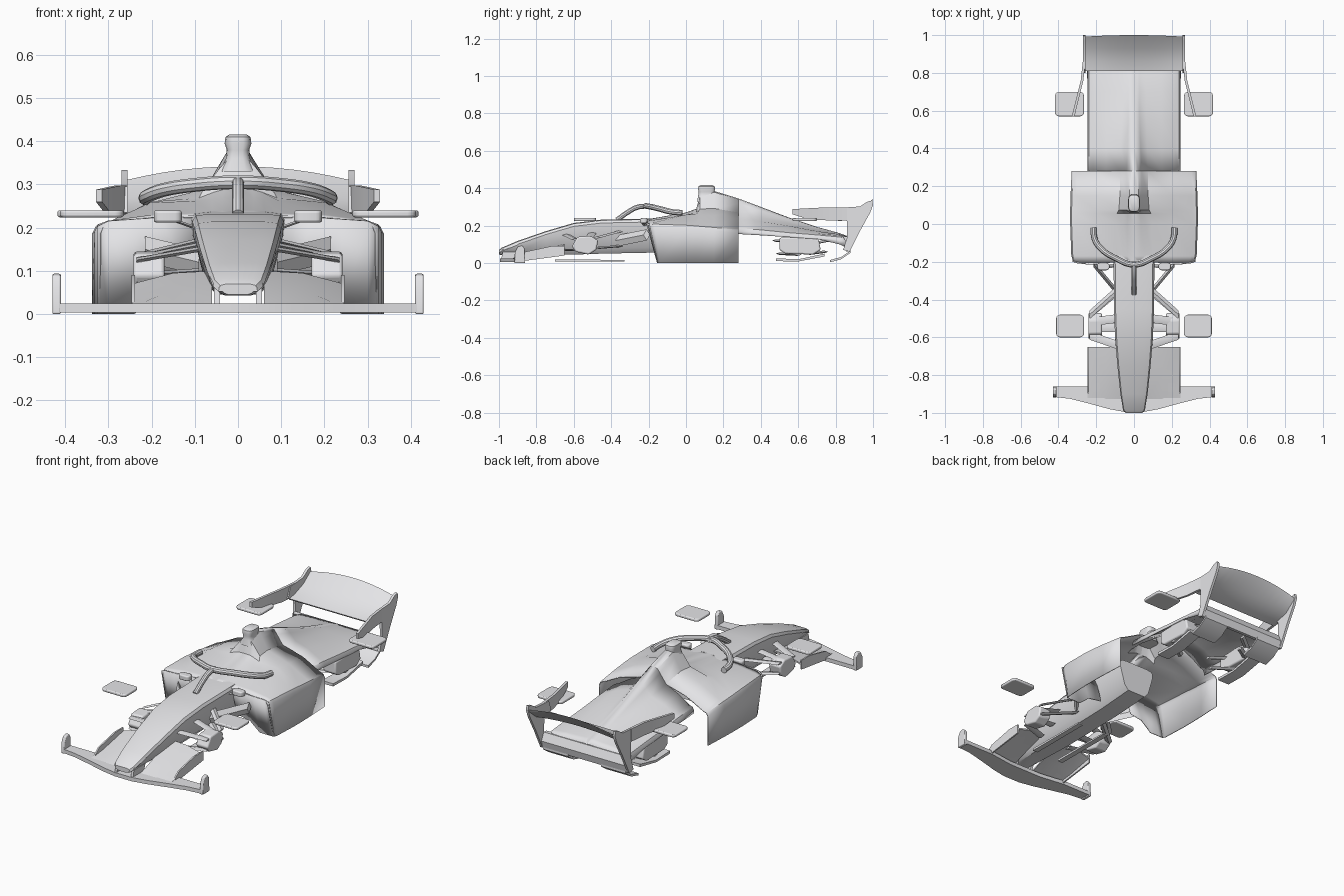
import bpy, bmesh, math
from mathutils import Vector

cube = bpy.data.objects.get("Cube")
if cube:
    bpy.data.objects.remove(cube, do_unlink=True)

SHADE = (0.8, 0.8, 0.82, 1)
grey = bpy.data.materials.new("light grey")
grey.use_nodes = True
grey.diffuse_color = SHADE
grey.node_tree.nodes["Principled BSDF"].inputs["Base Color"].default_value = SHADE


def finish(ob, angle=35):
    ob.data.materials.clear()
    ob.data.materials.append(grey)
    bpy.ops.object.select_all(action='DESELECT')
    ob.select_set(True)
    bpy.context.view_layer.objects.active = ob
    bpy.ops.object.shade_smooth_by_angle(angle=math.radians(angle))
    return ob


def loft(name, rows, closed=True, thick=0):
    """Skin a list of equal-length rings; open ones become thin sheets."""
    bm = bmesh.new()
    rings = [[bm.verts.new(p) for p in row] for row in rows]
    n = len(rings[0])
    for a, b in zip(rings, rings[1:]):
        for i in range(n if closed else n - 1):
            j = (i + 1) % n
            bm.faces.new((a[i], a[j], b[j], b[i]))
    if closed:
        bm.faces.new(rings[0])
        bm.faces.new(rings[-1])
    bmesh.ops.recalc_face_normals(bm, faces=bm.faces[:])
    me = bpy.data.meshes.new(name)
    bm.to_mesh(me)
    bm.free()
    ob = bpy.data.objects.new(name, me)
    bpy.context.collection.objects.link(ob)
    finish(ob)
    if thick:
        ob.modifiers.new("thickness", 'SOLIDIFY').thickness = thick
    return ob


def prism(name, rows, bevel):
    ob = loft(name, rows)
    if bevel:
        mod = ob.modifiers.new("round", 'BEVEL')
        mod.width, mod.segments = bevel, 3


def side_plate(name, outline, x0, x1, bevel=0):
    prism(name, [[(x, y, z) for y, z in outline] for x in (x0, x1)], bevel)


def flat_plate(name, outline, z0, z1, bevel=0):
    prism(name, [[(x, y, z) for x, y in outline] for z in (z0, z1)], bevel)


def tube(name, points, radius):
    cu = bpy.data.curves.new(name, 'CURVE')
    cu.dimensions = '3D'
    cu.bevel_depth, cu.bevel_resolution, cu.use_fill_caps = radius, 3, True
    sp = cu.splines.new('BEZIER')
    sp.bezier_points.add(len(points) - 1)
    for bp, p in zip(sp.bezier_points, points):
        bp.co = p
        bp.handle_left_type = bp.handle_right_type = 'AUTO'
    ob = bpy.data.objects.new(name, cu)
    bpy.context.collection.objects.link(ob)
    bpy.ops.object.select_all(action='DESELECT')
    ob.select_set(True)
    bpy.context.view_layer.objects.active = ob
    bpy.ops.object.convert(target='MESH')
    finish(bpy.context.object)


def blade(name, a, b, width, height):
    """Flat suspension arm between two points."""
    loft(name, [[Vector(p) + Vector((0, dy * width / 2, dz * height / 2))
                 for dy, dz in ((-1, 0), (0, 1), (1, 0), (0, -1))] for p in (a, b)])


def rounded(x0, x1, y0, y1, r):
    pts = []
    for k, (cx, cy) in enumerate(((x1 - r, y1 - r), (x0 + r, y1 - r), (x0 + r, y0 + r), (x1 - r, y0 + r))):
        for s in range(4):
            t = math.radians(90 * k + 30 * s)
            pts.append((cx + r * math.cos(t), cy + r * math.sin(t)))
    return pts


def mirrored(half):
    return half + [(-x, *rest) for x, *rest in reversed(half)]


# Nose and chassis: y, half width, top, bottom
def chassis_ring(y, w, top, bot):
    return mirrored([(.5 * w, y, bot), (.72 * w, y, bot + .15 * (top - bot)), (.97 * w, y, top - .3 * (top - bot)),
                     (w, y, top - .018), (.92 * w, y, top - .004), (.6 * w, y, top)])


loft("nose_chassis", [chassis_ring(*s) for s in (
    (-1, .045, .07, .045), (-.985, .058, .082, .043), (-.9, .072, .118, .045), (-.75, .088, .17, .045),
    (-.6, .1, .214, .045), (-.45, .106, .232, .05), (-.2, .108, .237, .055), (.02, .11, .24, .07))])


# Bodywork shell: y, ridge height, ridge half width, haunch z, half width, shoulder z, lower edge z, lean
def shell_row(y, zt, rw, zm, w, zs, low, lean=0):
    half = [(w, low), (w, zs - .025), (w - .008, zs - .008), (w - .03, zs), (.6 * w, zm),
            (rw + .035, zm + .3 * (zt - zm)), (rw, zt - .25 * (zt - zm)), (.6 * rw, zt - .05 * (zt - zm)), (0, zt)]
    return mirrored([(x, y + lean * max(0, 1 - z / zs), z) for x, z in half])


loft("sidepod_shell", [shell_row(*s) for s in (
    (-.205, .236, .06, .225, .322, .212, 0, .05), (-.17, .24, .06, .23, .332, .216, 0, .03),
    (0, .27, .06, .258, .338, .21, 0),
    (.055, .29, .055, .26, .338, .206, 0), (.075, .36, .045, .258, .338, .204, 0), (.15, .385, .04, .252, .336, .198, 0),
    (.28, .345, .04, .238, .33, .185, 0))], False, .005)
loft("engine_cover", [shell_row(*s) for s in (
    (.28, .345, .04, .238, .245, .195, .155), (.4, .3, .035, .222, .245, .185, .148),
    (.55, .243, .03, .198, .245, .17, .138), (.7, .193, .03, .17, .245, .158, .128),
    (.82, .16, .03, .153, .245, .147, .1), (.86, .145, .03, .142, .25, .14, .08))], False, .005)

# Roof camera
loft("roof_camera", [[(x * w, .11 + y * d, z) for x, y in rounded(-1, 1, -1, 1, .6)] for z, w, d in (
    (.33, .045, .05), (.36, .028, .045), (.38, .026, .042), (.395, .031, .046), (.41, .029, .043), (.416, .02, .032))])

# Cockpit protection hoop and its pillar
hoop = [(.215, -.02, .268), (.208, -.08, .274), (.17, -.135, .288), (.1, -.18, .299)]
tube("halo_hoop", hoop + [(0, -.215, .305)] + [(-x, y, z) for x, y, z in reversed(hoop)], .016)
tube("halo_pillar", [(0, -.37, .23), (0, -.31, .272), (0, -.26, .298), (0, -.2, .305)], .014)

# Front wing main plane
flat_plate("front_wing", mirrored([(.05, -.995), (.13, -.98), (.24, -.95), (.34, -.925), (.43, -.915),
                                   (.43, -.86), (.245, -.86), (.1, -.88)]), .004, .025)

# Rear wing, bowed across its span
rows = []
for i in range(-6, 7):
    u = i / 6
    drop = .032 * u * u
    rows.append([(.26 * u, y, z - drop * k) for y, z, k in (
        (.81, .232, 0), (.86, .247, .2), (.93, .285, .6), (1 - .008 * u * u, .342, 1),
        (.99, .33, 1), (.93, .268, .6), (.86, .235, .2), (.815, .224, 0))])
loft("rear_wing", rows)

# Full-width panel closing the tail between the endplates
side_plate("tail_panel", [(.84, .14), (.865, .142), (.885, .1), (.875, .06), (.855, .062), (.862, .1)], -.258, .258)

for s, side in ((1, "left"), (-1, "right")):
    # Front wing tips, inner flaps and nose supports
    side_plate(side + "_front_endplate", [(-.918, 0), (-.86, 0), (-.862, .075), (-.875, .094), (-.9, .09), (-.915, .06)],
               s * .41, s * .43, .004)
    loft(side + "_front_flap", [[(s * x, -.93, .024), (s * x, -.8, .03 + k), (s * x, -.65, .06 + k),
                                 (s * x, -.65, .052 + k), (s * x, -.8, .022 + k), (s * x, -.93, .016)]
                                for x, k in ((.06, .04), (.15, .035), (.245, .01))])
    side_plate(side + "_flap_fence", [(-.92, .012), (-.86, .012), (-.65, .04), (-.65, .09), (-.72, .09), (-.86, .06)],
               s * .238, s * .246)
    side_plate(side + "_nose_support", [(-.99, .01), (-.9, .01), (-.88, .06), (-.98, .06)], s * .042, s * .056)
    side_plate(side + "_nose_vane", [(-.7, .008), (-.33, .008), (-.33, .016), (-.7, .02)], s * .07, s * .1)

    # Sidepod front wall and mirrors
    loft(side + "_sidepod_front", [[(s * x, y0, lo), (s * x, y1, .215 + d)] for x, y0, y1, lo, d in (
        (.1, -.15, -.2, .06, .01), (.18, -.155, -.215, .05, .008), (.24, -.155, -.215, 0, .004),
        (.3, -.155, -.208, 0, 0), (.325, -.155, -.2, 0, -.012))], False, .005)
    flat_plate(side + "_mirror", rounded(*sorted((s * .13, s * .195)), -.245, -.205, .015), .212, .24, .006)
    blade(side + "_mirror_stem", (s * .1, -.22, .2), (s * .15, -.225, .218), .02, .008)

    # Covers above the wheels
    for end, x1, y0, y1 in (("front", .412, -.6, -.48), ("rear", .418, .57, .7)):
        a, b = sorted((s * .265, s * x1))
        flat_plate(side + "_" + end + "_wheel_winglet", rounded(a, b, y0, y1, .02), .224, .24, .005)

    # Front suspension arms
    for k, (y0, z0, y1, z1) in enumerate(((-.35, .17, -.48, .135), (-.5, .16, -.52, .13), (-.64, .15, -.59, .125),
                                          (-.36, .09, -.48, .08), (-.55, .1, -.55, .09), (-.64, .07, -.59, .07))):
        blade(f"{side}_front_arm_{k}", (s * .09, y0, z0), (s * .235, y1, z1), .045, .012)
    blade(side + "_barge_arm", (s * .09, -.36, .12), (s * .215, -.21, .15), .035, .06)

    # Rear suspension arms
    for k, (y0, z0, y1, z1) in enumerate(((.48, .12, .6, .11), (.76, .12, .66, .1), (.5, .05, .6, .045), (.74, .06, .66, .05))):
        blade(f"{side}_rear_arm_{k}", (s * .1, y0, z0), (s * .235, y1, z1), .04, .014)

    # Brake ducts
    side_plate(side + "_front_brake_duct", [(-.61, .09), (-.59, .06), (-.52, .045), (-.48, .07), (-.47, .12), (-.51, .145),
                                            (-.58, .14)], s * .17, s * .242, .008)
    side_plate(side + "_rear_brake_duct", [(.5, .07), (.53, .05), (.68, .045), (.72, .07), (.71, .125), (.64, .14),
                                           (.5, .135)], s * .165, s * .242, .008)
    side_plate(side + "_rear_duct_vane", [(.48, .01), (.6, .008), (.74, .035), (.74, .05), (.6, .02), (.48, .025)], s * .17, s * .24)

    # Rear wing endplate, its forward fin and the diffuser
    side_plate(side + "_rear_endplate", [(.8, .235), (.86, .225), (.862, .14), (.84, .07), (.875, .06), (.93, .17), (.985, .27),
                                         (1, .31), (.995, .334), (.97, .328), (.93, .302), (.82, .295)], s * .256, s * .27)
    loft(side + "_rear_fin", [[(s * (x - .007), y, z0), (s * (x + .007), y, z0), (s * (x + .007), y, z1), (s * (x - .007), y, z1)]
                              for x, y, z0, z1 in ((.264, .86, .228, .298), (.275, .76, .228, .298), (.3, .66, .232, .293),
                                                   (.322, .57, .26, .288))])
    loft(side + "_diffuser", [[(s * .1, y, z), (s * .25, y, z), (s * .25, y, z + .012), (s * .1, y, z + .012)]
                              for y, z in ((.77, .004), (.83, .02), (.88, .055))])
